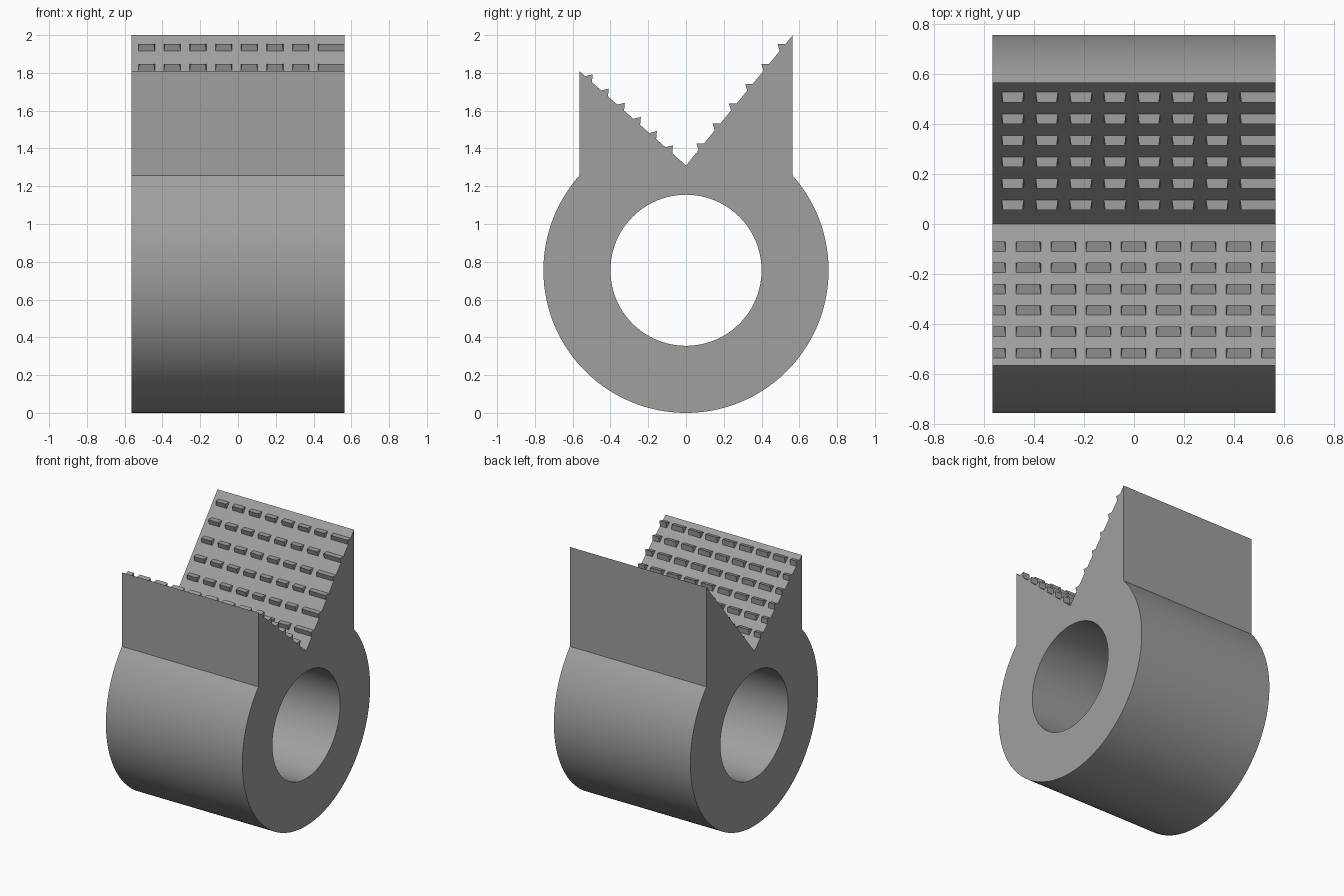
import bpy, bmesh, math

if "Cube" in bpy.data.objects:
    bpy.data.objects.remove(bpy.data.objects["Cube"])

W = 0.565            # half width along x and half depth of the jaws
R, BORE = 0.755, 0.40
V_Z = 1.31           # bottom of the V notch
FRONT_TOP, BACK_TOP = 1.81, 2.0

steel = bpy.data.materials.new("plain grey")
steel.diffuse_color = (0.35, 0.35, 0.35, 1)
steel.use_nodes = True
steel.node_tree.nodes["Principled BSDF"].inputs["Base Color"].default_value = steel.diffuse_color


def finish(name, bm):
    bmesh.ops.recalc_face_normals(bm, faces=bm.faces[:])
    me = bpy.data.meshes.new(name)
    bm.to_mesh(me)
    bm.free()
    me.materials.append(steel)
    ob = bpy.data.objects.new(name, me)
    bpy.context.collection.objects.link(ob)
    return ob


def loop(bm, pts, x):
    vs = [bm.verts.new((x, y, z)) for y, z in pts]
    return [bm.edges.new((vs[i], vs[(i + 1) % len(vs)])) for i in range(len(vs))]


# Body: round collar with two jaws, extruded along x
a0 = math.acos(W / R)
N = 120
outline = []
for i in range(N + 1):
    a = a0 - (math.pi + 2 * a0) * i / N
    outline.append((R * math.cos(a), R + R * math.sin(a)))
outline += [(-W, FRONT_TOP), (0, V_Z), (W, BACK_TOP)]
bore = [(BORE * math.cos(2 * math.pi * i / 96), R + BORE * math.sin(2 * math.pi * i / 96))
        for i in range(96)]
bm = bmesh.new()
edges = loop(bm, outline, -W) + loop(bm, bore, -W)
bmesh.ops.triangle_fill(bm, edges=edges, use_beauty=True, use_dissolve=False)
ext = bmesh.ops.extrude_face_region(bm, geom=bm.faces[:], use_keep_orig=True)
bmesh.ops.translate(bm, vec=(2 * W, 0, 0),
                    verts=[g for g in ext["geom"] if isinstance(g, bmesh.types.BMVert)])
body = finish("collar_with_jaws", bm)
bpy.context.view_layer.objects.active = body
body.select_set(True)
bpy.ops.object.shade_smooth_by_angle(angle=math.radians(30))
body.select_set(False)


# Gripping teeth: small wedges in rows, cut off flush with the sides
def teeth(name, side, slope, spans, first, pitch, depth, rise, undercut):
    bm = bmesh.new()
    for row in range(6):
        tip = first + pitch * row
        prof = [(tip + undercut, 0), (tip, rise), (tip + depth, 0)]
        for x0, x1 in spans:
            ends = []
            for x, inward in ((x0, 1), (x1, -1)):
                flush = abs(x) >= W
                ring = []
                for d, h in prof:
                    taper = 0.005 * inward if h and not flush else 0
                    ring.append(bm.verts.new((x + taper, side * d, V_Z + slope * d + h)))
                ends.append(ring)
            a, b = ends
            bm.faces.new(a)
            bm.faces.new(b[::-1])
            for i in range(3):
                j = (i + 1) % 3
                bm.faces.new((a[i], b[i], b[j], a[j]))
    finish(name, bm)


front_spans = [(max(-W, -0.612 + 0.14 * i), min(W, -0.512 + 0.14 * i)) for i in range(9)]
back_spans = [(-0.528 + 0.136 * i, -0.44 + 0.136 * i) for i in range(7)] + [(0.424, W)]
teeth("front_jaw_teeth", -1, (FRONT_TOP - V_Z) / W, front_spans, 0.069, 0.085, 0.04, 0.045, 0.004)
teeth("back_jaw_teeth", 1, (BACK_TOP - V_Z) / W, back_spans, 0.055, 0.086, 0.041, 0.05, 0.011)
